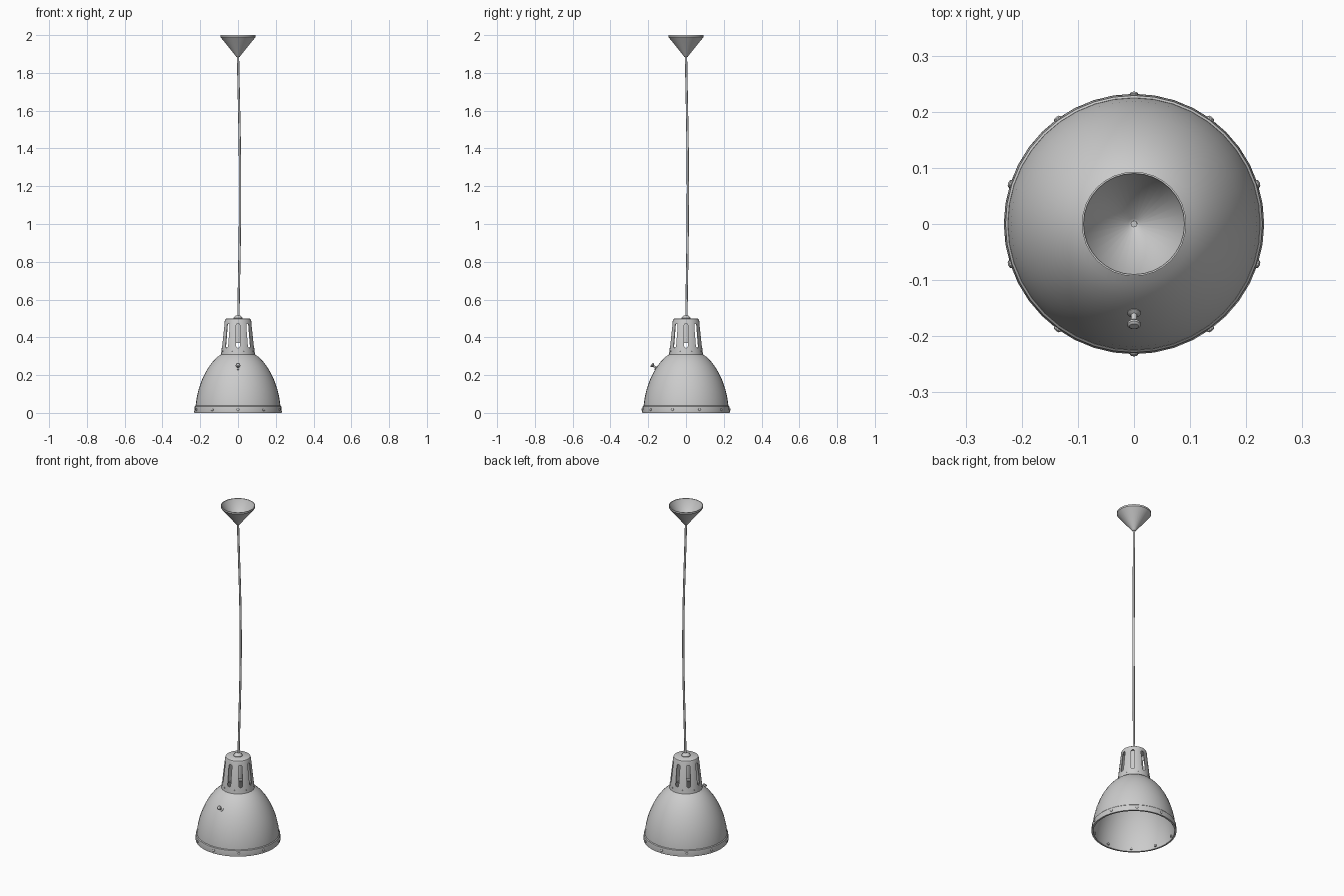
import bpy, bmesh, math
from mathutils import Vector, Matrix

if "Cube" in bpy.data.objects:
    bpy.data.objects.remove(bpy.data.objects["Cube"])


def finish(name, bm, smooth=35):
    bmesh.ops.recalc_face_normals(bm, faces=bm.faces)
    me = bpy.data.meshes.new(name)
    bm.to_mesh(me)
    bm.free()
    ob = bpy.data.objects.new(name, me)
    bpy.context.collection.objects.link(ob)
    bpy.ops.object.select_all(action='DESELECT')
    bpy.context.view_layer.objects.active = ob
    ob.select_set(True)
    if smooth:
        bpy.ops.object.shade_smooth_by_angle(angle=math.radians(smooth))
    return ob


def revolve(bm, profile, n=32, closed=True, mat=Matrix()):
    """Spin (radius, height) points round z; points on the axis become poles."""
    rings = []
    for r, z in profile:
        if r < 1e-6:
            rings.append([bm.verts.new(mat @ Vector((0, 0, z)))] * n)
        else:
            rings.append([bm.verts.new(mat @ Vector((r * math.cos(a), r * math.sin(a), z)))
                          for a in (2 * math.pi * i / n for i in range(n))])
    for k in range(len(rings) if closed else len(rings) - 1):
        a, b = rings[k], rings[(k + 1) % len(rings)]
        for i in range(n):
            j = (i + 1) % n
            vs = list(dict.fromkeys((a[i], a[j], b[j], b[i])))
            if len(vs) > 2:
                bm.faces.new(vs)


def lathe(name, profile, n=32, closed=True):
    bm = bmesh.new()
    revolve(bm, profile, n, closed)
    return finish(name, bm)


def aim(pos, direction):
    return Matrix.Translation(pos) @ Vector(direction).to_track_quat('Z', 'Y').to_matrix().to_4x4()


# Ceiling canopy: thin open cone
lathe("ceiling_canopy", [(0.093, 2.0), (0.093, 1.99), (0.014, 1.892), (0.009, 1.885),
                         (0, 1.885), (0, 1.89), (0.010, 1.894), (0.089, 1.992), (0.090, 2.0)])

# Gently bowed cord
cu = bpy.data.curves.new("cord", 'CURVE')
cu.dimensions = '3D'
cu.bevel_depth = 0.006
cu.bevel_resolution = 2
cu.resolution_u = 8
cu.use_fill_caps = True
sp = cu.splines.new('BEZIER')
path = [(0, 0, 1.90), (0.011, 0.010, 1.2), (0.002, 0.002, 0.49)]
sp.bezier_points.add(len(path) - 1)
for p, co in zip(sp.bezier_points, path):
    p.co = co
    p.handle_left_type = p.handle_right_type = 'AUTO'
bpy.context.collection.objects.link(bpy.data.objects.new("cord", cu))

# Cord grip on top of the neck
lathe("cord_grip", [(0, 0.497), (0.024, 0.497), (0.024, 0.503), (0.018, 0.511), (0.009, 0.516), (0, 0.516)], 20)

# Tapered neck shell with eight round-ended vents
neck = lathe("neck", [(0.090, 0.308), (0.088, 0.325), (0.070, 0.488), (0.067, 0.496), (0.061, 0.500), (0, 0.500),
                      (0, 0.495), (0.060, 0.495), (0.065, 0.487), (0.083, 0.325), (0.085, 0.308)])
bm = bmesh.new()
w = 0.010
outline = [(w * math.cos(math.pi * i / 6), 0.463 + w * math.sin(math.pi * i / 6)) for i in range(7)]
outline += [(-x, 0.817 - z) for x, z in outline]
for k in range(8):
    rot = Matrix.Rotation(k * math.pi / 4, 3, 'Z')
    a, b = [[bm.verts.new(rot @ Vector((d, x, z))) for x, z in outline] for d in (0.04, 0.12)]
    bm.faces.new(a)
    bm.faces.new(b)
    for i in range(len(a)):
        j = (i + 1) % len(a)
        bm.faces.new((a[i], a[j], b[j], b[i]))
cutter = finish("vent_cutter", bm, 0)
cutter.hide_render = True
bpy.ops.object.select_all(action='DESELECT')
bpy.context.view_layer.objects.active = neck
neck.select_set(True)
mod = neck.modifiers.new("vents", 'BOOLEAN')
mod.object = cutter
mod.operation = 'DIFFERENCE'
mod.solver = 'EXACT'
bpy.ops.object.modifier_move_to_index(modifier="vents", index=0)
bpy.ops.object.modifier_apply(modifier="vents")
bpy.data.objects.remove(cutter)

# Bulb holder inside the neck
lathe("bulb_holder", [(0, 0.495), (0.022, 0.495), (0.027, 0.47), (0.027, 0.37), (0.021, 0.37), (0.021, 0.40), (0, 0.40)], 20)

# Dome shade: outer profile and its inset return
dome = [(0.086, 0.312), (0.108, 0.297), (0.133, 0.272), (0.155, 0.243), (0.175, 0.209), (0.193, 0.170),
        (0.208, 0.127), (0.219, 0.080), (0.225, 0.035), (0.226, 0.012)]
lathe("dome_shade", dome + [(r - 0.004, z - (0.004 if z > 0.1 else 0)) for r, z in reversed(dome)], 40)

# Rim band
lathe("rim_band", [(0.225, 0.038), (0.229, 0.034), (0.232, 0.005), (0.231, 0.0), (0.221, 0.0), (0.222, 0.034)], 40)

# Rim screws, passing through the band to small nuts inside
bm = bmesh.new()
for k in range(10):
    a = math.radians(-90 + 36 * k)
    d = Vector((math.cos(a), math.sin(a), 0))
    m = aim(d * 0.214 + Vector((0, 0, 0.017)), d)
    revolve(bm, [(0, 0), (0.007, 0), (0.007, 0.019), (0.005, 0.021), (0, 0.022)], 10, False, m)
finish("rim_screws", bm)

# Small screws at the base of the neck
bm = bmesh.new()
for k in range(8):
    a = math.radians(22.5 + 45 * k)
    d = Vector((math.cos(a), math.sin(a), 0))
    m = aim(d * 0.084 + Vector((0, 0, 0.327)), d)
    revolve(bm, [(0, 0), (0.004, 0), (0.004, 0.006), (0, 0.007)], 8, False, m)
finish("neck_screws", bm)

# Front knob: base collar, stem and flared head
bm = bmesh.new()
m = aim((0, -0.153, 0.234), (0, -0.8, 0.6))
revolve(bm, [(0, 0), (0.012, 0), (0.012, 0.008), (0.005, 0.011), (0.005, 0.024), (0.012, 0.030),
             (0.012, 0.034), (0.008, 0.037), (0, 0.037)], 16, False, m)
finish("front_knob", bm)
